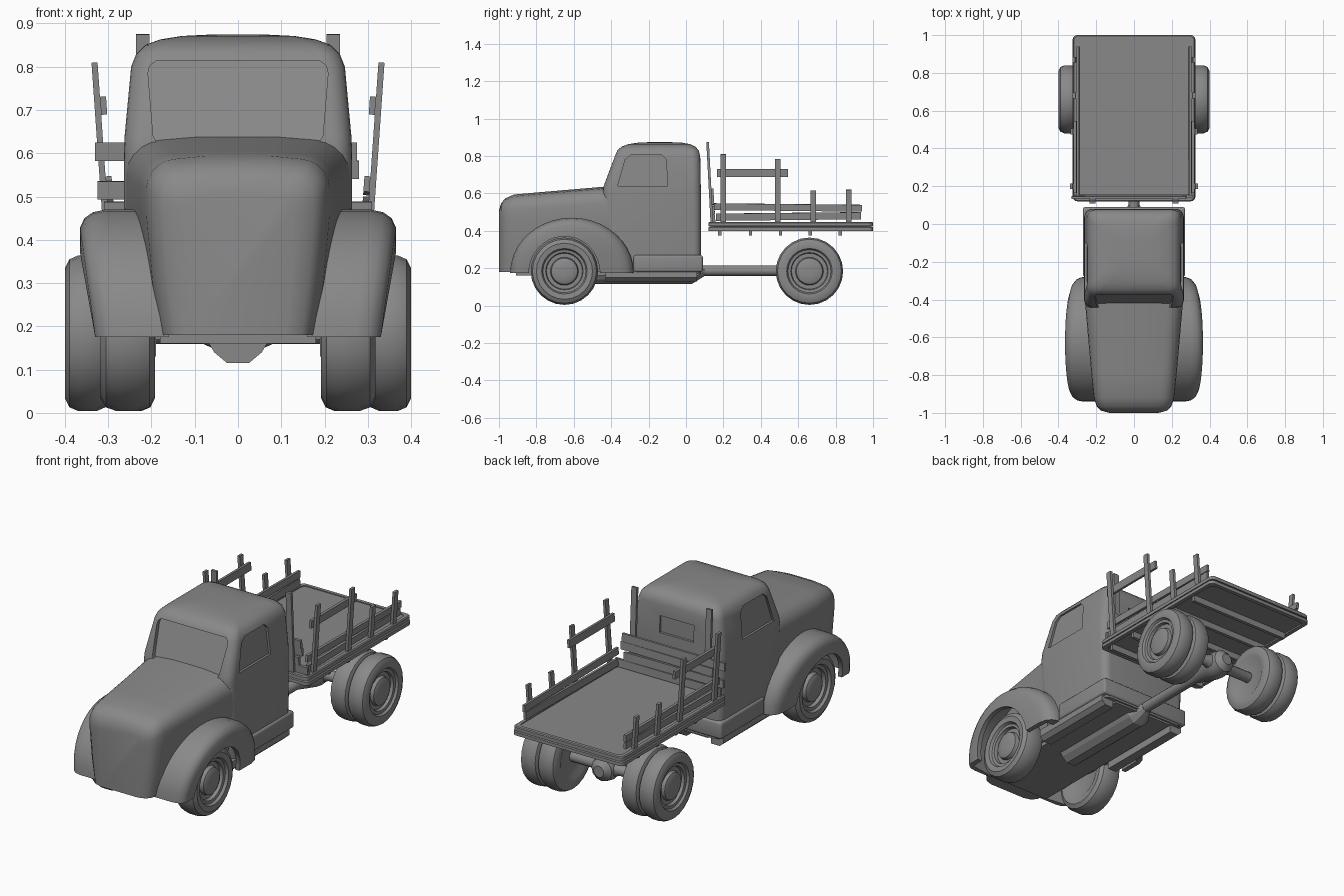
import bpy, bmesh, math
from mathutils import Vector, Matrix

if "Cube" in bpy.data.objects:
    bpy.data.objects.remove(bpy.data.objects["Cube"])

grey = bpy.data.materials.new("plain grey")
grey.use_nodes = True
GREY = (0.25, 0.25, 0.25, 1)
grey.diffuse_color = GREY
grey.node_tree.nodes["Principled BSDF"].inputs["Base Color"].default_value = GREY


def finish(name, bm, smooth=35):
    bmesh.ops.recalc_face_normals(bm, faces=bm.faces)
    mesh = bpy.data.meshes.new(name)
    bm.to_mesh(mesh)
    bm.free()
    mesh.materials.append(grey)
    ob = bpy.data.objects.new(name, mesh)
    bpy.context.collection.objects.link(ob)
    if smooth:
        shade(ob, smooth)
    return ob


def shade(ob, angle):
    bpy.ops.object.select_all(action='DESELECT')
    ob.select_set(True)
    bpy.context.view_layer.objects.active = ob
    bpy.ops.object.shade_smooth_by_angle(angle=math.radians(angle))


def loft(name, rings, closed=True, caps=True, smooth=35):
    """Skin a list of equal-length rings of points."""
    bm = bmesh.new()
    rows = [[bm.verts.new(p) for p in ring] for ring in rings]
    n = len(rows[0])
    for a, b in zip(rows, rows[1:]):
        for i in range(n if closed else n - 1):
            j = (i + 1) % n
            bm.faces.new((a[i], a[j], b[j], b[i]))
    if caps:
        bm.faces.new(rows[0])
        bm.faces.new(rows[-1])
    return finish(name, bm, smooth)


def box(name, center, size, tilt=(0, 0, 0), bevel=0.0):
    bm = bmesh.new()
    bmesh.ops.create_cube(bm, size=1)
    bmesh.ops.scale(bm, vec=size, verts=bm.verts)
    if bevel:
        bmesh.ops.bevel(bm, geom=bm.edges[:], offset=bevel, segments=3,
                        profile=0.5, affect='EDGES')
    for axis, angle in zip("XYZ", tilt):
        bmesh.ops.rotate(bm, verts=bm.verts, matrix=Matrix.Rotation(math.radians(angle), 3, axis))
    bmesh.ops.translate(bm, vec=center, verts=bm.verts)
    return finish(name, bm, 35 if bevel else 0)


def lathe(name, profile, place, sides=24):
    """Spin (radius, along) pairs; place maps (along, u, v) to a point."""
    turns = [2 * math.pi * i / sides for i in range(sides)]
    return loft(name, [[place(t, r * math.cos(a), r * math.sin(a)) for a in turns]
                       for r, t in profile])


def arc(cx, cy, r, start, steps=5):
    return [(cx + r * math.cos(math.radians(start + 90 * k / steps)),
             cy + r * math.sin(math.radians(start + 90 * k / steps))) for k in range(steps + 1)]


def cut(target, rings):
    tool = loft("cutter", rings, smooth=0)
    mod = target.modifiers.new("opening", 'BOOLEAN')
    mod.object, mod.operation, mod.solver = tool, 'DIFFERENCE', 'EXACT'
    bpy.context.view_layer.objects.active = target
    bpy.ops.object.modifier_apply(modifier=mod.name)
    bpy.data.objects.remove(tool)


# Hood: rounded sections running from nose to cab
def hood_ring(y, w, top, r):
    right = [(w * 0.84, 0.18), (w * 0.93, 0.3), (w, 0.46)] + arc(w - r, top - r - 0.008, r, 0)
    right.append((w * 0.35, top - 0.001))
    return [(x, y, z) for x, z in right] + [(-x, y, z) for x, z in reversed(right)]


loft("hood", [hood_ring(*s) for s in (
    (-1.0, 0.13, 0.51, 0.03), (-0.988, 0.175, 0.55, 0.05), (-0.965, 0.198, 0.575, 0.06),
    (-0.92, 0.212, 0.595, 0.07), (-0.8, 0.225, 0.606, 0.075), (-0.6, 0.243, 0.623, 0.08),
    (-0.38, 0.262, 0.642, 0.08))], smooth=50)


# Cab: rounded plan sections stacked upward
def cab_ring(z, front, back, w, r):
    pts = (arc(w - r, back - r, r, 0) + arc(r - w, back - r, r, 90)
           + arc(r - w, front + r, r, 180) + arc(w - r, front + r, r, 270))
    return [(x, y, z) for x, y in pts]


cab = loft("cab", [cab_ring(*s) for s in (
    (0.17, -0.40, 0.08, 0.255, 0.04), (0.35, -0.43, 0.08, 0.262, 0.04),
    (0.6, -0.445, 0.08, 0.264, 0.045), (0.64, -0.44, 0.079, 0.262, 0.045),
    (0.8, -0.38, 0.076, 0.247, 0.045), (0.83, -0.367, 0.068, 0.235, 0.045),
    (0.85, -0.345, 0.05, 0.215, 0.045), (0.863, -0.31, 0.025, 0.18, 0.045),
    (0.871, -0.26, -0.02, 0.13, 0.045), (0.874, -0.2, -0.08, 0.07, 0.04))], smooth=0)

# Window recesses
half = [(0.185, 0.62), (0.196, 0.64), (0.208, 0.785), (0.204, 0.802), (0.19, 0.813)]
pane = half + [(-x, z) for x, z in reversed(half)]
cut(cab, [[(x, -0.6, z) for x, z in pane],
          [(x, -0.417 + (z - 0.64) * 0.375, z) for x, z in pane]])
side_pane = [(-0.365, 0.64), (-0.325, 0.78), (-0.295, 0.805), (-0.13, 0.805),
             (-0.105, 0.78), (-0.10, 0.64)]
for s in (1, -1):
    cut(cab, [[(s * 0.4, y, z) for y, z in side_pane],
              [(s * (0.25 - (z - 0.64) * 0.09), y, z) for y, z in side_pane]])
cut(cab, [[(x, y, z) for x, z in ((-0.1, 0.65), (0.1, 0.65), (0.1, 0.74), (-0.1, 0.74))]
          for y in (0.2, 0.066)])
shade(cab, 35)

# Lower cab: skirt, floor, running boards, gearbox tunnel
box("cab_skirt", (0, -0.095, 0.225), (0.54, 0.37, 0.09), bevel=0.012)
box("floor_pan", (0, -0.42, 0.175), (0.36, 0.98, 0.03))
for s, side in ((1, "left"), (-1, "right")):
    loft("running_board_" + side, [[(s * x, y, z) for x, z in
         ((0.19, 0.13), (0.24, 0.13), (0.262, 0.15), (0.262, 0.19), (0.19, 0.19))]
         for y in (-0.43, 0.06)], smooth=0)
tunnel = [(0.075, 0.2), (0.07, 0.165), (0.055, 0.14), (0.025, 0.115)]
tunnel += [(-x, z) for x, z in reversed(tunnel)]
loft("gearbox_tunnel", [[(x * k, y, 0.188 + (z - 0.188) * k) for x, z in tunnel]
                        for y, k in ((-0.5, 1), (0.03, 1), (0.1, 0.4))], smooth=0)

# Front fenders: crown, rounded shoulder, flat side down to the wheel arch
STEPS = 20
for s, side in ((1, "left"), (-1, "right")):
    rings = []
    for i in range(STEPS + 1):
        a = math.pi * i / STEPS
        outer = Vector((-0.61 - 0.33 * math.cos(a), 0.175 + 0.295 * math.sin(a)))
        arch = Vector((-0.65 - 0.19 * math.cos(a), 0.175 + 0.195 * math.sin(a)))
        wide = 0.33 + 0.035 * math.sin(a)
        ring = []
        for x, k in ((0.16, 0), (wide - 0.06, 0), (wide - 0.03, 0.06), (wide - 0.01, 0.2),
                     (wide, 0.42), (wide, 1), (wide - 0.025, 1), (wide - 0.03, 0.3), (0.16, 0.12)):
            p = outer.lerp(arch, k)
            ring.append((s * x, p.x, p.y))
        rings.append(ring)
    loft("front_fender_" + side, rings, smooth=40)

# Wheels: tyre, rim and hub in one spun profile
WHEEL = ((0.02, 0.12), (0.1, 0.12), (0.12, 0.02), (0.15, 0), (0.171, 0.1), (0.18, 0.3),
         (0.18, 0.7), (0.171, 0.9), (0.15, 1), (0.122, 0.97), (0.115, 0.86), (0.1, 0.84),
         (0.096, 0.7), (0.075, 0.7), (0.07, 0.86), (0.055, 0.92), (0.02, 0.93))
for s, side in ((1, "left"), (-1, "right")):
    for part, y, x0, x1 in (("front_wheel_", -0.65, 0.192, 0.318),
                            ("rear_inner_wheel_", 0.66, 0.192, 0.298),
                            ("rear_outer_wheel_", 0.66, 0.296, 0.4)):
        lathe(part + side, WHEEL,
              lambda t, u, v: (s * (x0 + (x1 - x0) * t), y + u, 0.184 + v))

# Drive line
lathe("drive_shaft", ((0.028, 0.04), (0.028, 0.48), (0.05, 0.56), (0.065, 0.62), (0.07, 0.66),
                      (0.06, 0.71), (0.03, 0.735)), lambda t, u, v: (u, t, 0.187 + v), 12)
lathe("rear_axle", ((0.028, -0.3), (0.028, -0.08), (0.05, -0.03), (0.05, 0.03),
                    (0.028, 0.08), (0.028, 0.3)), lambda t, u, v: (t, 0.66 + u, 0.187 + v), 12)

# Cargo bed: deck, two rim rails and cross bearers
box("bed_deck", (0, 0.56, 0.425), (0.62, 0.86, 0.034))


def rim(z, w, h, thick):
    rings = []
    for dx, dz in ((0, -h), (0, h * 0.6), (-h * 0.4, h), (-thick, h), (-thick, -h)):
        rings.append([(x, y + 0.56, z + dz) for x, y, _ in
                      cab_ring(0, -0.44 - dx, 0.44 + dx, w + dx, 0.025)])
    return rings


for name, z, w in (("bed_lower_rim", 0.411, 0.325), ("bed_upper_rim", 0.436, 0.322)):
    loops = rim(z, w, 0.011, 0.022)
    loft(name, loops + loops[:1], caps=False)
for y in (0.18, 0.345, 0.505, 0.665, 0.825):
    box("bed_bearer", (0, y, 0.393), (0.6, 0.018, 0.036))

# Side stakes and boards, leaning outward
for s, side in ((1, "left"), (-1, "right")):
    lean = (0, s * 4, 0)
    for y, top in ((0.2, 0.81), (0.49, 0.785), (0.68, 0.615), (0.87, 0.62)):
        mid = (0.43 + top) / 2
        box("stake_" + side, (s * (0.305 + (mid - 0.43) * 0.07), y, mid),
            (0.014, 0.03, top - 0.43), lean)
    for y0, y1, z, high, droop in ((0.165, 0.545, 0.71, 0.042, 0), (0.15, 0.94, 0.525, 0.036, -0.6),
                                   (0.16, 0.935, 0.477, 0.038, 0.6)):
        box("side_board_" + side, (s * (0.291 + (z - 0.43) * 0.07), (y0 + y1) / 2, z),
            (0.014, y1 - y0, high), (droop, s * 4, 0))

# Front rack behind the cab
for s in (1, -1):
    box("rack_post", (s * 0.22, 0.127, 0.655), (0.032, 0.014, 0.44), (3, 0, 0))
for x0, x1, z, roll in ((-0.31, 0.31, 0.467, 0), (-0.325, 0.26, 0.512, 0.5),
                        (-0.26, 0.28, 0.56, -0.4), (-0.33, 0.275, 0.604, 0)):
    box("rack_board", ((x0 + x1) / 2, 0.15 - (z - 0.45) * 0.06, z), (x1 - x0, 0.014, 0.042),
        (3, roll, 0))
